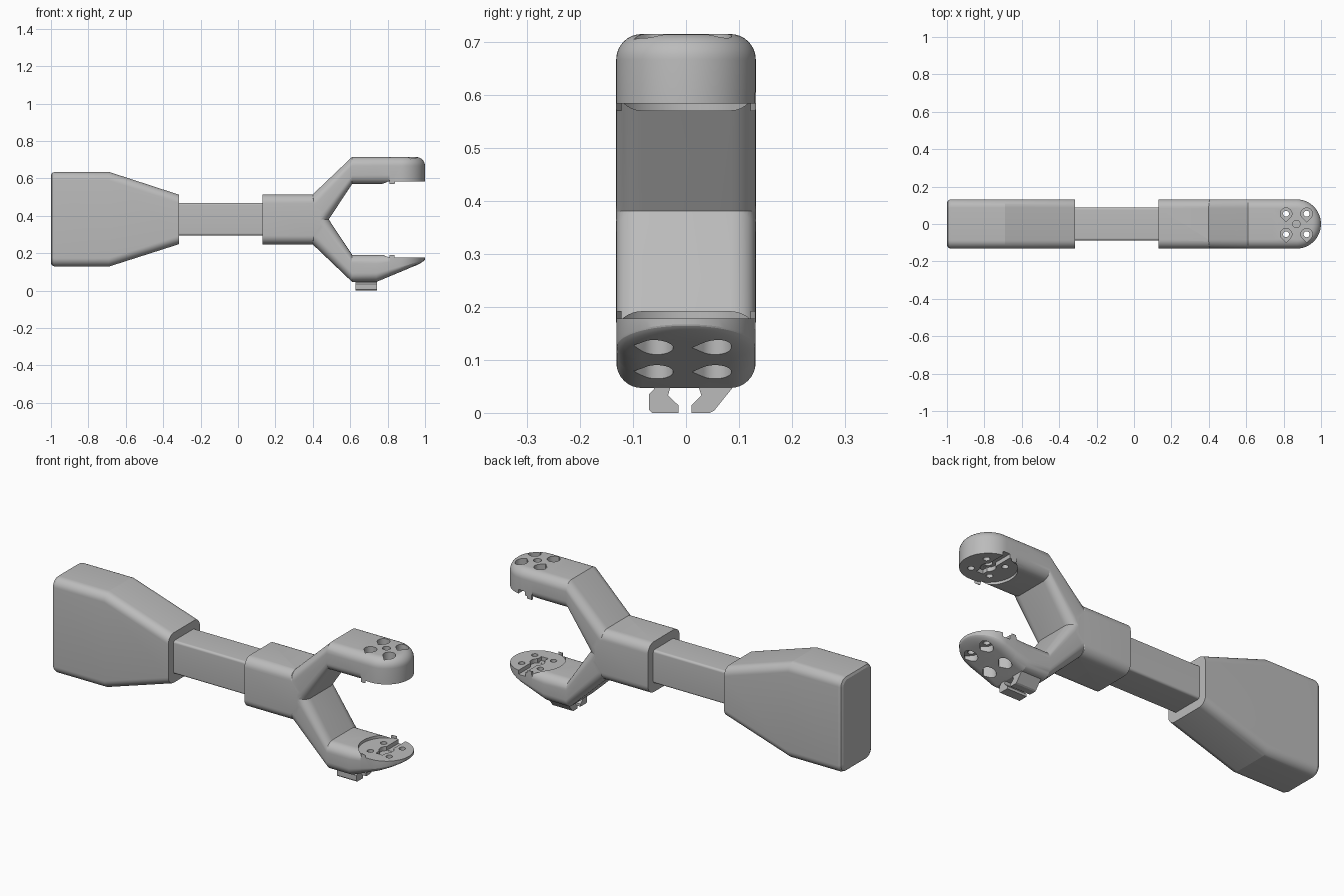
import bpy, bmesh, math
from mathutils import Vector

if "Cube" in bpy.data.objects:
    bpy.data.objects.remove(bpy.data.objects["Cube"])

grey = bpy.data.materials.new("plain_grey")
grey.diffuse_color = (0.5, 0.5, 0.5, 1)
grey.use_nodes = True
grey.node_tree.nodes["Principled BSDF"].inputs["Base Color"].default_value = grey.diffuse_color

W = 0.132      # half width of the body
R = 0.048      # edge rounding
MID = 0.381    # height of the long axis
TIP = 0.868    # centre of the round fork tips


def make(name, bm):
    bmesh.ops.remove_doubles(bm, verts=bm.verts, dist=1e-5)
    bmesh.ops.recalc_face_normals(bm, faces=bm.faces)
    me = bpy.data.meshes.new(name)
    bm.to_mesh(me)
    bm.free()
    me.materials.append(grey)
    ob = bpy.data.objects.new(name, me)
    bpy.context.collection.objects.link(ob)
    return ob


def ring(po, pi, w, ro, ri, n=8):
    """Rounded rectangle between an outer and an inner (x, z) point."""
    po, pi = Vector(po), Vector(pi)
    length = (po - pi).length
    pts = []
    for sy, st, r, a0 in ((1, 1, ro, 0), (-1, 1, ro, 90), (-1, -1, ri, 180), (1, -1, ri, 270)):
        for k in range(n + 1):
            a = math.radians(a0 + 90 * k / n)
            y = sy * (w - r) + r * math.cos(a)
            t = (length - r if st > 0 else r) + r * math.sin(a)
            p = pi.lerp(po, t / length)
            pts.append(Vector((p.x, y, p.y)))
    return pts


def loft(name, rings, cap_end=True):
    bm = bmesh.new()
    rows = [[bm.verts.new(p) for p in r] for r in rings]
    for a, b in zip(rows, rows[1:]):
        for i in range(len(a)):
            j = (i + 1) % len(a)
            bm.faces.new((a[i], a[j], b[j], b[i]))
    bm.faces.new(rows[0])
    if cap_end:
        bm.faces.new(rows[-1])
    return make(name, bm)


def prism(name, pts, axis, lo, hi):
    """Extrude a 2D outline along x (outline in y, z) or z (outline in x, y)."""
    bm = bmesh.new()
    put = (lambda p, h: (h, p[0], p[1])) if axis == 'x' else (lambda p, h: (p[0], p[1], h))
    a = [bm.verts.new(put(p, lo)) for p in pts]
    b = [bm.verts.new(put(p, hi)) for p in pts]
    bm.faces.new(a)
    bm.faces.new(b)
    for i in range(len(a)):
        j = (i + 1) % len(a)
        bm.faces.new((a[i], a[j], b[j], b[i]))
    return make(name, bm)


def circle(x, y, r, n=32):
    return [(x + r * math.cos(2 * math.pi * i / n), y + r * math.sin(2 * math.pi * i / n)) for i in range(n)]


def teardrop(x, y, r, n=24):
    arc = [math.radians(-45 + 270 * i / n) for i in range(n + 1)]
    return [(x + r * math.cos(a), y + r * math.sin(a)) for a in arc] + [(x, y - r * 1.414)]


def boolean(ob, other, op):
    m = ob.modifiers.new("bool", 'BOOLEAN')
    m.operation, m.object, m.solver = op, other, 'EXACT'
    bpy.context.view_layer.objects.active = ob
    bpy.ops.object.modifier_apply(modifier=m.name)
    bpy.data.objects.remove(other)


# fork arm: bent bar with a half-round tip; the lower one is mirrored and its tip is sloped
def arm(name, lower, w):
    tip = ring((TIP, 0.715), (TIP, 0.57), w, R, 0.003)
    rings = [ring((0.36, 0.477), (0.45, 0.328), w, R, R),
             ring((0.4, 0.515), (0.485, MID), w, R, R)]
    rings += [ring((x, 0.715), (x, 0.57), w, R, R) for x in (0.61, 0.74, 0.809)]
    rings += [ring((0.811, 0.715), (0.811, 0.57), w, R, 0.003)]
    for k in range(17):
        a = math.pi / 2 * k / 16
        rings.append([Vector((TIP + abs(p.y) * math.sin(a), p.y * math.cos(a), p.z)) for p in tip])

    def flip(z):
        return 2 * MID - z
    if lower:
        for r in rings:
            for p in r:
                p.z = flip(p.z)
                if p.x > 0.74:
                    rise = 0.108 * (p.x - 0.74) / 0.26
                    p.z = 0.192 - (0.192 - p.z) * (0.145 - rise) / 0.145
    ob = loft(name, rings, cap_end=False)

    def cut(pts, lo, hi):
        if lower:
            lo, hi = flip(hi), flip(lo)
        boolean(ob, prism("cutter", pts, 'z', lo, hi), 'DIFFERENCE')

    cut(circle(TIP, 0, 0.135, 64), 0.5, 0.584)                       # round seat
    cut([(TIP - 0.02, -0.06), (TIP + 0.02, -0.06), (TIP + 0.02, 0.15), (TIP - 0.02, 0.15)], 0.5, 0.605)
    cut(circle(TIP, 0, 0.036), 0.5, 0.606)                           # hub pocket
    for sx in (-1, 1):
        for sy in (-1, 1):
            x, y = TIP + sx * 0.055, sy * 0.055
            cut(teardrop(x, y, 0.031), 0.62, 0.8)                    # screw head recess
            cut(circle(x, y, 0.016, 20), 0.5, 0.7)                   # screw hole
    if not lower:
        cut(circle(TIP, 0, 0.02, 24), 0.5, 0.8)                      # centre hole
    return ob


# fork: collar joined with both arms
fork = loft("fork", [ring((0.13, 0.514), (0.13, 0.248), W, R, R),
                     ring((0.4, 0.514), (0.4, 0.248), W, R, R),
                     ring((0.44, 0.464), (0.44, 0.298), W, R, R)])
boolean(fork, arm("upper_arm", False, W - 0.0003), 'UNION')
boolean(fork, arm("lower_arm", True, W - 0.0006), 'UNION')

# square shaft
shaft = loft("shaft", [ring((x, 0.47), (x, 0.295), 0.088, 0.012, 0.012) for x in (-0.33, 0.14)])

# flared handle with a softened butt end
handle = loft("handle", [ring((x, t), (x, b), w, r, r) for x, t, b, w, r in (
    (-1.0, 0.617, 0.147, W - 0.018, 0.035),
    (-0.994, 0.629, 0.135, W - 0.006, 0.042),
    (-0.98, 0.635, 0.129, W, 0.045),
    (-0.69, 0.635, 0.129, W, 0.045),
    (-0.315, 0.513, 0.249, W, 0.045))])

# cable clip prongs under the lower arm
clips = [prism("clip_prong_front", [(-0.06, 0.06), (-0.06, 0.045), (-0.07, 0.035), (-0.07, 0.006), (-0.064, 0),
                                    (-0.014, 0), (-0.014, 0.014), (-0.034, 0.033), (-0.026, 0.06)], 'x', 0.627, 0.742),
         prism("clip_prong_back", [(0.01, 0), (0.045, 0), (0.053, 0.004), (0.098, 0.06), (0.02, 0.06),
                                   (0.029, 0.033), (0.01, 0.014)], 'x', 0.627, 0.742)]

for ob in [fork, shaft, handle] + clips:
    bpy.ops.object.select_all(action='DESELECT')
    ob.select_set(True)
    bpy.context.view_layer.objects.active = ob
    bpy.ops.object.shade_smooth_by_angle(angle=math.radians(16))
